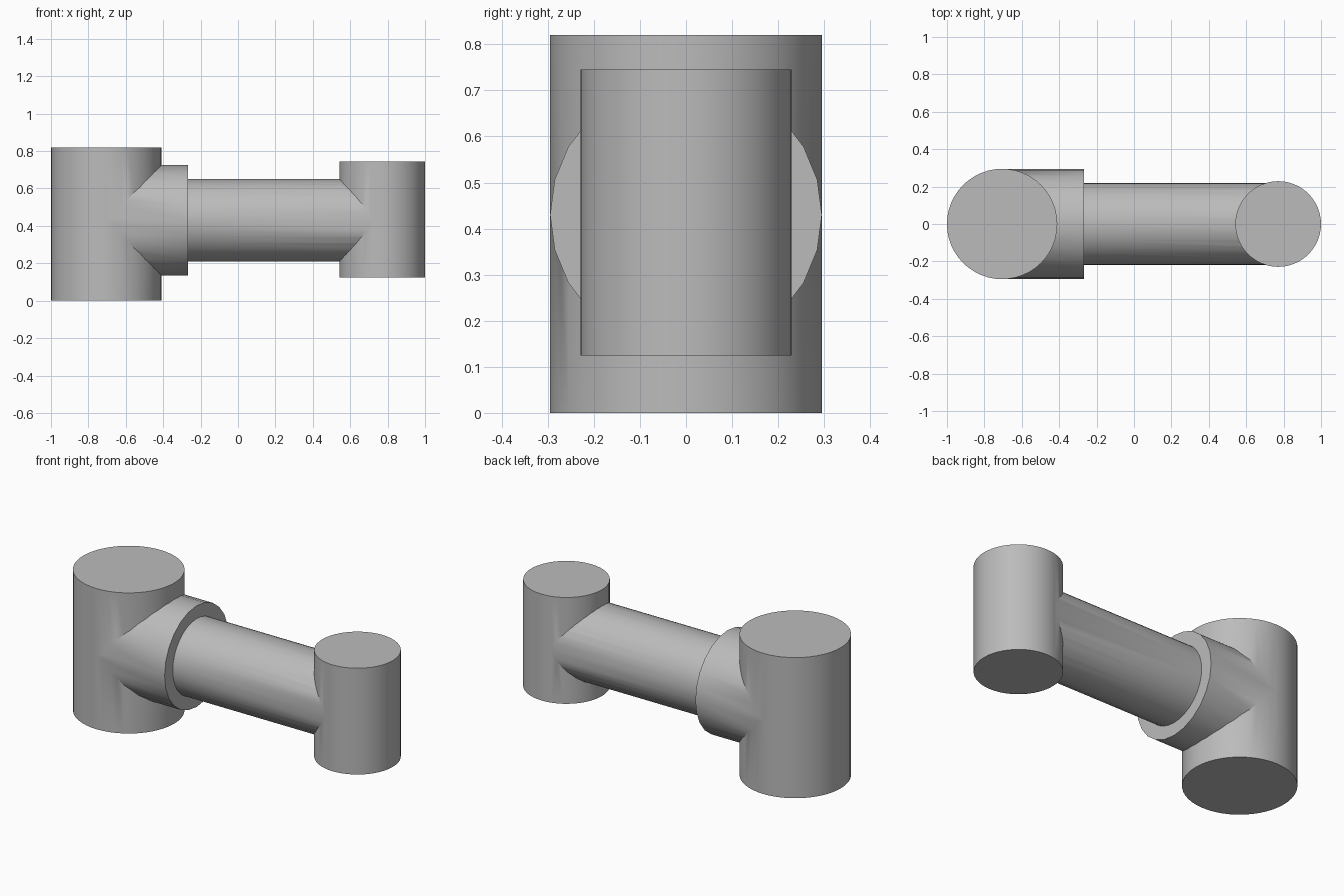
import bpy
import math

cube = bpy.data.objects.get("Cube")
if cube:
    bpy.data.objects.remove(cube, do_unlink=True)

AXIS_Z = 0.43          # height of the horizontal tubes
BIG_X, SMALL_X = -0.705, 0.771

grey = bpy.data.materials.new("plain grey")
grey.use_nodes = True
colour = (0.5, 0.5, 0.5, 1)
grey.diffuse_color = colour
grey.node_tree.nodes["Principled BSDF"].inputs["Base Color"].default_value = colour


def cylinder(name, radius, length, centre, sides, horizontal=False):
    turn = (0, math.pi / 2, 0) if horizontal else (0, 0, 0)
    bpy.ops.mesh.primitive_cylinder_add(vertices=sides, radius=radius, depth=length,
                                        location=centre, rotation=turn)
    obj = bpy.context.object
    obj.name = name
    obj.data.materials.append(grey)
    return obj


def tube(name, radius, start, end, sides):
    return cylinder(name, radius, end - start, ((start + end) / 2, 0, AXIS_Z), sides, True)


# Upright end housings
body = cylinder("joint_arm", 0.295, 0.82, (BIG_X, 0, 0.41), 48)
small_housing = cylinder("small_housing", 0.229, 0.62, (SMALL_X, 0, 0.435), 48)

# Collar and connecting arm, running to the housing axes
collar = tube("collar", 0.295, BIG_X, -0.267, 24)
arm = tube("connecting_arm", 0.22, BIG_X, SMALL_X, 32)

# Fuse everything into one solid casting
for part in (collar, arm, small_housing):
    union = body.modifiers.new("fuse_" + part.name, 'BOOLEAN')
    union.operation = 'UNION'
    union.solver = 'EXACT'
    union.object = part
    bpy.ops.object.select_all(action='DESELECT')
    bpy.context.view_layer.objects.active = body
    body.select_set(True)
    bpy.ops.object.modifier_apply(modifier=union.name)
    bpy.data.objects.remove(part, do_unlink=True)

bpy.ops.object.shade_smooth_by_angle(angle=math.radians(30))
